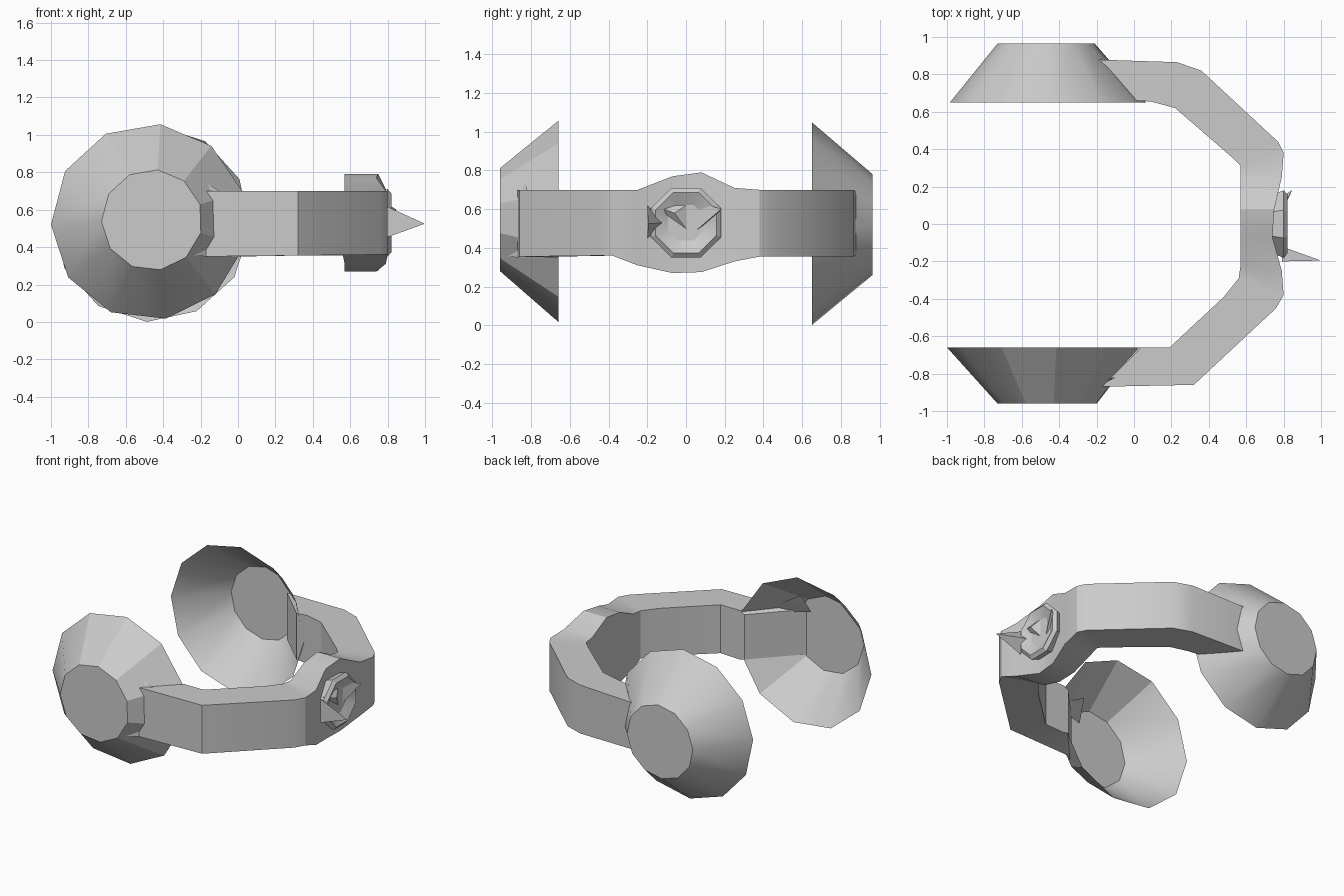
import bpy, bmesh
from math import sin, cos, pi, radians
from mathutils import Vector

cube = bpy.data.objects.get("Cube")
if cube:
    bpy.data.objects.remove(cube)

grey = bpy.data.materials.new("plain grey")
grey.use_nodes = True
grey.diffuse_color = (0.6, 0.6, 0.6, 1)
grey.node_tree.nodes["Principled BSDF"].inputs["Base Color"].default_value = (0.6, 0.6, 0.6, 1)


def loft(name, rings, cap_start=True, cap_end=True, solid=True):
    """Skin a row of closed rings that share a point count."""
    bm = bmesh.new()
    rows = [[bm.verts.new(p) for p in ring] for ring in rings]
    n = len(rows[0])
    for a, b in zip(rows, rows[1:]):
        for i in range(n):
            j = (i + 1) % n
            bm.faces.new((a[i], a[j], b[j], b[i]))
    if cap_start:
        bm.faces.new(rows[0])
    if cap_end:
        bm.faces.new(rows[-1])
    bmesh.ops.recalc_face_normals(bm, faces=bm.faces)
    mesh = bpy.data.meshes.new(name)
    bm.to_mesh(mesh)
    bm.free()
    mesh.materials.append(grey)
    obj = bpy.data.objects.new(name, mesh)
    bpy.context.collection.objects.link(obj)
    bpy.ops.object.select_all(action='DESELECT')
    obj.select_set(True)
    bpy.context.view_layer.objects.active = obj
    bpy.ops.object.shade_smooth_by_angle(angle=radians(25))
    return obj


def ring_y(x, y, z, r, sides, start):
    turns = [radians(start) + 2 * pi * k / sides for k in range(sides)]
    return [(x + r * cos(t), y, z + r * sin(t)) for t in turns]


def ring_x(x, y, z, r, sides):
    turns = [2 * pi * (k + 0.5) / sides for k in range(sides)]
    return [(x, y + r * cos(t), z + r * sin(t)) for t in turns]


# Open flared cups, each a thin shell closed by a flat outer disc
loft("front_cup", [ring_y(-0.46, -0.96, 0.545, 0.27, 11, 18),
                   ring_y(-0.475, -0.66, 0.535, 0.525, 11, 18)], cap_end=False)
loft("back_cup", [ring_y(-0.47, 0.965, 0.52, 0.26, 12, 87),
                  ring_y(-0.46, 0.65, 0.525, 0.525, 12, 87)], cap_end=False)

# Headband stations: outer x, y, inner x, y, bottom z, top z
stations = [
    (-0.28, -0.955, 0.0, -0.66, 0.36, 0.68),
    (-0.17, -0.87, 0.04, -0.66, 0.35, 0.70),
    (0.32, -0.86, 0.19, -0.66, 0.355, 0.70),
    (0.76, -0.45, 0.48, -0.39, 0.36, 0.70),
    (0.80, -0.38, 0.56, -0.29, 0.36, 0.70),
    (0.79, -0.25, 0.57, -0.22, 0.31, 0.70),
    (0.74, -0.07, 0.57, -0.07, 0.27, 0.77),
    (0.75, 0.08, 0.57, 0.08, 0.275, 0.79),
    (0.79, 0.25, 0.57, 0.24, 0.33, 0.71),
    (0.80, 0.38, 0.57, 0.31, 0.355, 0.70),
    (0.77, 0.44, 0.52, 0.36, 0.355, 0.70),
    (0.36, 0.82, 0.22, 0.62, 0.355, 0.70),
    (0.23, 0.865, 0.09, 0.655, 0.355, 0.70),
    (-0.23, 0.88, 0.0, 0.66, 0.36, 0.69),
]
loft("headband", [[(ox, oy, lo), (ox, oy, hi), (ix, iy, hi), (ix, iy, lo)]
                  for ox, oy, ix, iy, lo, hi in stations])

# Dished medallion on the outside of the band
loft("medallion", [ring_x(0.74, 0, 0.53, 0.17, 8),
                   ring_x(0.80, 0, 0.53, 0.195, 8),
                   ring_x(0.82, 0, 0.53, 0.17, 8),
                   ring_x(0.785, 0, 0.53, 0.10, 8)])

# Sharp folded shards standing on the medallion
def shard(name, base, tip):
    centre = sum((Vector(p) for p in base), Vector()) / len(base)
    near_tip = [Vector(tip) + (Vector(p) - centre) * 0.02 for p in base]
    loft(name, [base, near_tip])


shard("long_spike", [(0.79, -0.20, 0.45), (0.79, -0.20, 0.62), (0.79, -0.12, 0.53)],
      (0.995, -0.195, 0.525))
shard("short_shard", [(0.78, 0.04, 0.48), (0.78, 0.06, 0.64), (0.78, 0.14, 0.55)],
      (0.845, 0.18, 0.60))
shard("upper_shard", [(0.79, -0.17, 0.62), (0.79, 0.0, 0.62), (0.79, 0.0, 0.50)],
      (0.82, -0.06, 0.58))

# Small torn fin beside the front cup joint
shard("joint_fin", [(-0.33, -0.94, 0.68), (-0.17, -0.88, 0.66), (-0.10, -0.82, 0.70)],
      (-0.30, -0.86, 0.82))
